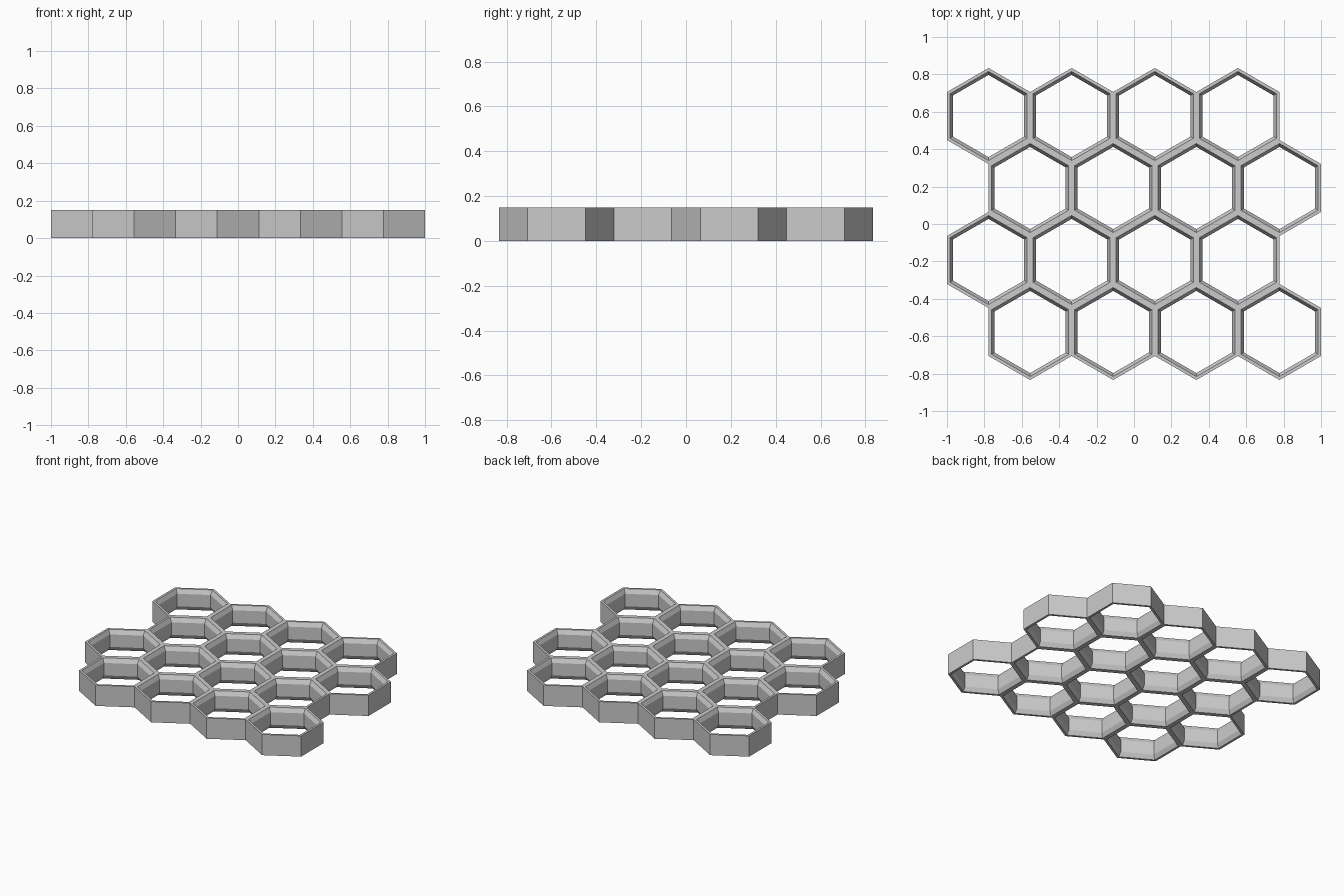
import bpy, bmesh
from math import cos, sin, pi, radians

cube = bpy.data.objects.get("Cube")
if cube:
    bpy.data.objects.remove(cube, do_unlink=True)

PITCH = 2 / 4.5                 # spacing between cells in a row
APOTHEM = PITCH / 2
ROW = PITCH * cos(pi / 6)       # spacing between rows
HEIGHT = 0.15
RIM, WALL, BEVEL = 0.016, 0.032, 0.03

grey = bpy.data.materials.new("light_grey")
grey.use_nodes = True
colour = (0.6, 0.6, 0.6, 1)
grey.diffuse_color = colour
grey.node_tree.nodes["Principled BSDF"].inputs["Base Color"].default_value = colour

# Wall cross-section as (inset from the cell edge, height)
profile = [(0, 0), (0, HEIGHT), (RIM, HEIGHT), (WALL, HEIGHT - BEVEL),
           (WALL, BEVEL), (RIM, 0)]


def add_cell(bm, cx, cy):
    """Sweep the wall profile round one hexagonal cell."""
    rings = []
    for inset, z in profile:
        r = (APOTHEM - inset) / cos(pi / 6)
        angles = [radians(30 + 60 * i) for i in range(6)]
        rings.append([bm.verts.new((cx + r * cos(a), cy + r * sin(a), z)) for a in angles])
    for k, a in enumerate(rings):
        b = rings[(k + 1) % len(rings)]
        for i in range(6):
            j = (i + 1) % 6
            bm.faces.new((a[i], a[j], b[j], b[i]))


# Four staggered rows of four cells
bm = bmesh.new()
for row in range(4):
    shift = APOTHEM / 2 if row % 2 == 0 else -APOTHEM / 2
    for col in range(4):
        add_cell(bm, (col - 1.5) * PITCH + shift, (row - 1.5) * ROW)

# Fuse neighbours and drop the hidden walls between them
bmesh.ops.remove_doubles(bm, verts=bm.verts, dist=0.001)
shared = {}
for f in bm.faces:
    shared.setdefault(frozenset(v.index for v in f.verts), []).append(f)
hidden = [f for group in shared.values() if len(group) > 1 for f in group]
bmesh.ops.delete(bm, geom=hidden, context='FACES')
bmesh.ops.recalc_face_normals(bm, faces=bm.faces)

mesh = bpy.data.meshes.new("honeycomb_grid")
bm.to_mesh(mesh)
bm.free()
mesh.materials.append(grey)
grid = bpy.data.objects.new("honeycomb_grid", mesh)
bpy.context.collection.objects.link(grid)
